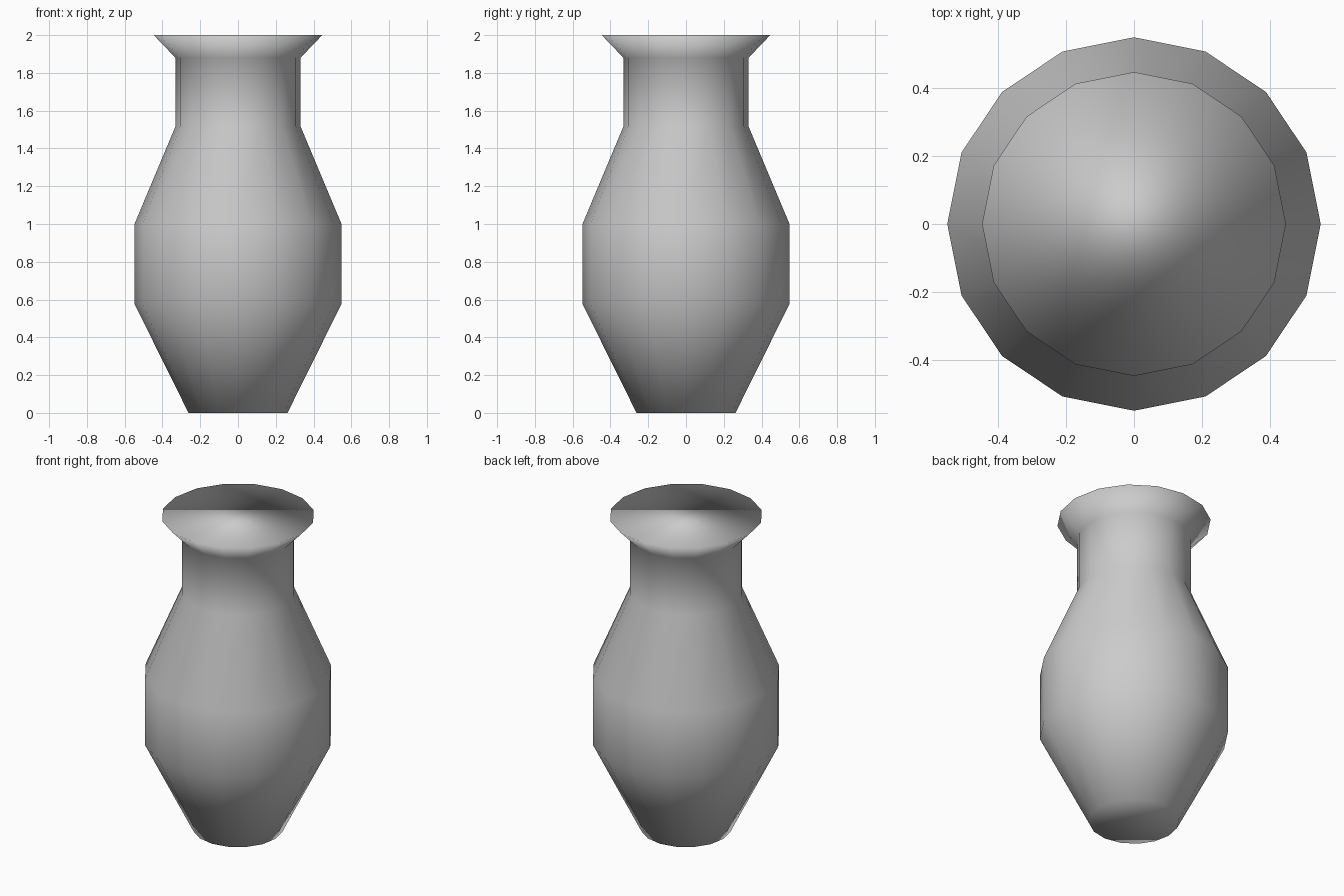
import bpy, bmesh
from math import cos, sin, tau

if "Cube" in bpy.data.objects:
    bpy.data.objects.remove(bpy.data.objects["Cube"])

SIDES = 16
# Outline of the vase: (radius, height) from foot to rim
PROFILE = [(0.262, 0.0), (0.548, 0.577), (0.548, 1.0),
           (0.331, 1.517), (0.331, 1.88), (0.446, 2.0)]

bm = bmesh.new()
rings = [[bm.verts.new((r * cos(tau * i / SIDES), r * sin(tau * i / SIDES), z))
          for i in range(SIDES)] for r, z in PROFILE]

# Walls between neighbouring rings
for low, high in zip(rings, rings[1:]):
    for i in range(SIDES):
        j = (i + 1) % SIDES
        bm.faces.new((low[i], low[j], high[j], high[i]))

# Flat closed base and flat closed mouth
bm.faces.new(rings[0][::-1])
bm.faces.new(rings[-1])

# Smooth shading runs over the whole surface, caps included
for face in bm.faces:
    face.smooth = True

mesh = bpy.data.meshes.new("vase")
bm.to_mesh(mesh)
bm.free()
vase = bpy.data.objects.new("vase", mesh)
bpy.context.collection.objects.link(vase)
